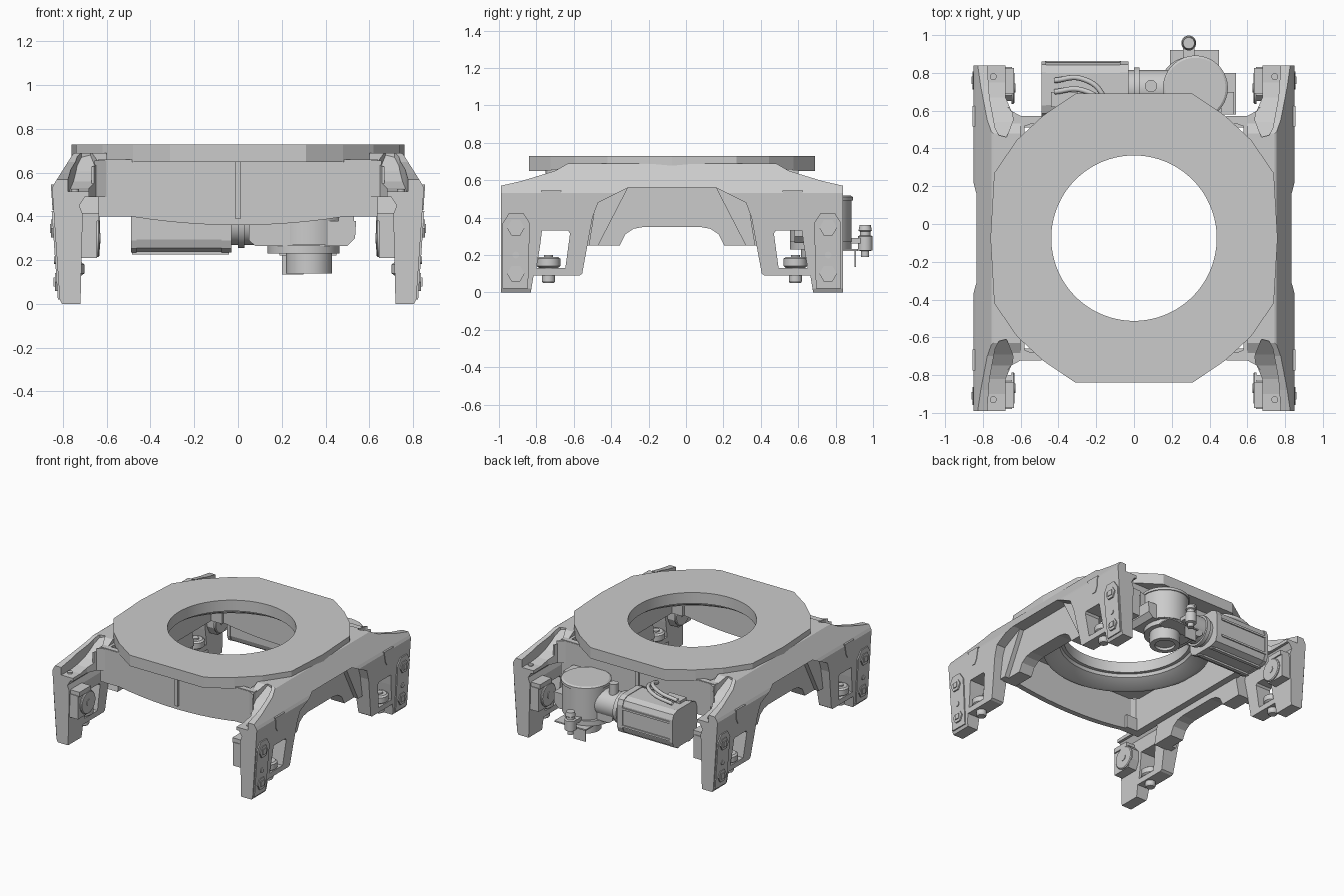
import bpy, bmesh, math
from mathutils import Matrix, Vector

if "Cube" in bpy.data.objects:
    bpy.data.objects.remove(bpy.data.objects["Cube"])

YC = -0.075  # symmetry plane of the frame in y


def finish(name, bm, angle=None):
    bmesh.ops.recalc_face_normals(bm, faces=bm.faces)
    me = bpy.data.meshes.new(name)
    bm.to_mesh(me)
    bm.free()
    ob = bpy.data.objects.new(name, me)
    bpy.context.collection.objects.link(ob)
    if angle:
        bpy.ops.object.select_all(action='DESELECT')
        ob.select_set(True)
        bpy.context.view_layer.objects.active = ob
        bpy.ops.object.shade_smooth_by_angle(angle=math.radians(angle))
    return ob


def prism(name, pts, axis, a, b, shear=0.0):
    """Extrude a 2D outline along an axis; shear leans x outward with z."""
    def p3(p, t):
        if axis == 'x':
            return (t + shear * p[1], p[0], p[1])
        return (p[0], t, p[1]) if axis == 'y' else (p[0], p[1], t)
    bm = bmesh.new()
    lo = [bm.verts.new(p3(p, a)) for p in pts]
    hi = [bm.verts.new(p3(p, b)) for p in pts]
    bm.faces.new(lo)
    bm.faces.new(hi)
    for i in range(len(pts)):
        j = (i + 1) % len(pts)
        bm.faces.new((lo[i], lo[j], hi[j], hi[i]))
    return finish(name, bm)


def box(name, x0, x1, y0, y1, z0, z1):
    return prism(name, [(x0, y0), (x1, y0), (x1, y1), (x0, y1)], 'z', z0, z1)


def lathe(name, prof, centre, axis='z', seg=40, closed=False):
    """Spin (radius, height) points about an axis through centre."""
    rot = Matrix.Rotation(math.pi / 2, 4, 'Y') if axis == 'x' else Matrix()
    bm = bmesh.new()
    rings = []
    for r, h in prof:
        rings.append([bm.verts.new(Vector(centre) + rot @ Vector(
            (r * math.cos(2 * math.pi * (k + .5) / seg), r * math.sin(2 * math.pi * (k + .5) / seg), h)))
            for k in range(seg)])
    for p, q in list(zip(rings, rings[1:])) + ([(rings[-1], rings[0])] if closed else []):
        for k in range(seg):
            m = (k + 1) % seg
            bm.faces.new((p[k], p[m], q[m], q[k]))
    if not closed:
        bm.faces.new(rings[0])
        bm.faces.new(rings[-1])
    return finish(name, bm, 30 if seg > 8 else None)


def cyl(name, r, a, b, centre, axis='z', seg=32):
    return lathe(name, [(r, a), (r, b)], centre, axis, seg)


def boolean(ob, cutter, op='DIFFERENCE'):
    m = ob.modifiers.new('cut', 'BOOLEAN')
    m.object, m.operation, m.solver = cutter, op, 'EXACT'
    bpy.context.view_layer.update()
    me = bpy.data.meshes.new_from_object(ob.evaluated_get(bpy.context.evaluated_depsgraph_get()))
    ob.modifiers.clear()
    ob.data = me
    bpy.data.objects.remove(cutter)


def mirror(ob, x=True, y=True):
    """Copy a part to the other side(s) of the frame."""
    for sx in ((1, -1) if x else (1,)):
        for sy in ((1, -1) if y else (1,)):
            if sx == sy == 1:
                continue
            c = ob.copy()
            c.data = ob.data.copy()
            c.data.transform(Matrix.Translation((0, YC, 0)) @ Matrix.Diagonal((sx, sy, 1, 1))
                             @ Matrix.Translation((0, -YC, 0)))
            if sx * sy < 0:
                c.data.flip_normals()
            bpy.context.collection.objects.link(c)


def sym(half):
    """Complete a half outline by reflecting its first coordinate in YC."""
    return half + [(2 * YC - a, b) for a, b in reversed(half)]


# top plate with round opening, collar below
q = [(.31, .765), (.48, .65), (.62, .52), (.74, .345), (.76, 0)]
right = q + [(x, -y) for x, y in reversed(q[:-1])]
outline = [(x, y + YC) for x, y in right + [(-x, y) for x, y in reversed(right)]]
plate = prism('top_plate', outline, 'z', .648, .73)
boolean(plate, cyl('cutter', .438, .5, .9, (0, YC, 0), seg=96))
lathe('bearing_collar', [(.46, .655), (.47, .625), (.56, .575), (.585, .575), (.585, .655)],
      (0, YC, 0), seg=80, closed=True)

# hollow centre box: end walls with bowed lower edge, side walls, rib
bow = [(x / 10, .40 - .04 * (1 - (x / 4.9) ** 2)) for x in (-4.9, -4, -3, -2, -1, 0, 1, 2, 3, 4, 4.9)]
wall = prism('end_wall', [(-.61, .66), (-.61, .40)] + bow + [(.61, .40), (.61, .66)], 'y', -.72, -.68)
mirror(wall, x=False)
mirror(box('wall_rib', -.013, .013, -.735, -.715, .39, .655), x=False)
mirror(box('box_side_wall', .58, .64, -.72, .57, .40, .66), y=False)
mirror(prism('wall_corner', [(.49, -.70), (.49, -.722), (.60, -.722), (.66, -.755), (.695, -.80), (.70, -.66),
                             (.60, -.66)], 'z', .49, .655))
mirror(box('corner_post', .49, .605, -.722, -.66, .40, .50))

# side frame: side outline intersected with front outline
side_half = [(-.31, .56), (-.47, .48), (-.50, .40), (-.555, .10), (-.57, .09), (-.815, .09), (-.83, .0),
             (-.99, 0), (-.99, .57), (-.88, .595), (-.70, .65), (-.63, .69)]
frame = prism('side_frame', sym(side_half), 'x', .5, .9)
front = [(.72, 0), (.805, 0), (.815, .02), (.85, .53), (.84, .55), (.755, .685), (.745, .69), (.60, .69),
         (.60, .49), (.70, .49), (.725, .45), (.71, .41)]
boolean(frame, prism('cutter', front, 'y', -1.2, 1.2), 'INTERSECT')

# arm pockets with a ramped floor, and strut windows
pocket = [(.5, -1.1), (.785, -1.1), (.765, -.82), (.735, -.66), (.715, -.62), (.675, -.61), (.64, -.70),
          (.645, -.74), (.67, -.77), (.5, -.77)]
ramp = [(-1.2, .51), (-.90, .515), (-.82, .53), (-.75, .56), (-.69, .605), (-.60, .69), (-.60, .9), (-1.2, .9)]
inner = [(.5, -1.1), (.68, -1.1), (.68, -.82), (.65, -.75), (.60, -.72), (.5, -.72)]
window = [(-.77, .33), (-.63, .33), (-.62, .315), (-.645, .13), (-.80, .13), (-.78, .25)]
post = [o for o in bpy.data.objects if o.name.startswith('wall_corner')]
for s in (1, -1):
    def ref(pts, i):
        return [tuple(2 * YC - v if k == i and s < 0 else v for k, v in enumerate(p)) for p in pts]

    def pocket_cutter(sx=1):
        cut = prism('cutter', [(sx * x, y) for x, y in ref(pocket, 1)], 'z', .4, 1)
        boolean(cut, prism('cutter', ref(ramp, 0), 'x', sx * .4, sx * 1), 'INTERSECT')
        return cut
    boolean(frame, pocket_cutter())
    boolean(frame, prism('cutter', ref(inner, 1), 'z', .44, .9))
    boolean(frame, prism('cutter', ref(window, 0), 'x', .5, 1))
    for o in post:
        v = o.data.vertices[0].co
        if (v.y < YC) == (s > 0):
            boolean(o, pocket_cutter(1 if v.x > 0 else -1))
mirror(frame, y=False)

# recessed inner panel with arched underside
panel_half = [(-.225, .35), (-.28, .34), (-.325, .31), (-.355, .25), (-.53, .25), (-.50, .40), (-.47, .60)]
mirror(prism('arch_panel', sym(panel_half), 'x', .63, .74), y=False)
mirror(prism('panel_rib', [(-.52, .25), (-.47, .25), (-.31, .56), (-.47, .56)], 'x', .72, .775))

# leg bolt plates, nuts, pin and tongue (lean with the leg)
LEAN = .07
mirror(prism('bolt_plate', [(-.98, .02), (-.845, .02), (-.835, .37), (-.87, .425), (-.945, .425), (-.98, .37)],
             'x', .79, .822, LEAN))
for z in (.10, .345):
    x = .82 + LEAN * z
    mirror(cyl('leg_washer', .047, -.03, .010, (x, -.91, z), 'x', 6))
    mirror(cyl('leg_nut', .028, -.03, .016, (x, -.91, z), 'x', 4))
mirror(cyl('leg_pin', .018, -.03, .006, (.835, -.91, .20), 'x', 16))
mirror(prism('side_tongue', [(-.775, .545), (-.76, .46), (-.74, .43), (-.71, .43), (-.69, .46), (-.665, .545)],
             'x', .79, .8175, LEAN))
mirror(cyl('arm_pin', .018, .50, .525, (.745, -.93, 0), seg=16))

# inward-facing pads with discs
pad = [(-.98, .21), (-.83, .21), (-.80, .27), (-.80, .35), (-.83, .385), (-.98, .385)]
mirror(prism('leg_pad', pad, 'x', .645, .74))
mirror(lathe('pad_disc', [(.085, .0), (.085, -.01), (.079, -.016)], (.648, -.87, .30), 'x'))
mirror(cyl('pad_hub', .025, -.02, .0, (.648, -.87, .30), 'x', 20))
mirror(box('pad_cap', .635, .715, -.975, -.84, .38, .415))

# guide rollers on vertical pins under the struts
mirror(lathe('guide_roller', [(.05, .13), (.063, .14), (.063, .18), (.05, .19)], (.765, -.735, 0)))
mirror(lathe('roller_pin', [(.03, .05), (.036, .06), (.036, .09), (.025, .09), (.025, .20)], (.765, -.735, 0), seg=20))

# drive motor along x, with end caps and ribs
MY, MZ = .715, .375
corner = [(1, .6), (.9, .87), (.6, 1)]
quad = corner + [(-a, b) for a, b in reversed(corner)]
motor = [(MY + .145 * a, MZ + .14 * b) for a, b in quad + [(-a, -b) for a, b in quad]]
prism('motor_body', [(MY + (y - MY) * .97, MZ + (z - MZ) * .97) for y, z in motor], 'x', -.47, -.06)
for a, b in ((-.49, -.465), (-.075, -.03)):
    prism('motor_cap', motor, 'x', a, b)
for z in (.30, .43):
    box('motor_rib', -.47, -.07, .85, .864, z, z + .015)
for y in (.64, .77):
    box('motor_base_rail', -.485, -.04, y, y + .025, .225, .25)
box('motor_terminal', -.44, -.30, .62, .70, .50, .53)
cyl('motor_coupling', .10, -.04, .20, (0, .715, .37), 'x')
cyl('coupling_collar', .115, .0, .03, (0, .715, .37), 'x')

# motor cables
for k in range(2):
    cu = bpy.data.curves.new('motor_cable', 'CURVE')
    cu.dimensions, cu.bevel_depth, cu.bevel_resolution = '3D', .014, 2
    sp = cu.splines.new('BEZIER')
    path = [(-.42, .70 + .06 * k, .53), (-.28, .71 + .06 * k, .56), (-.17, .64 + .05 * k, .57), (-.16, .57, .55)]
    sp.bezier_points.add(3)
    for bp, co in zip(sp.bezier_points, path):
        bp.co = co
        bp.handle_left_type = bp.handle_right_type = 'AUTO'
    bpy.context.collection.objects.link(bpy.data.objects.new('motor_cable', cu))

# gearbox drum, housing and output
GX, GY = .325, .72
lathe('gear_drum', [(.165, .27), (.165, .49), (.172, .49), (.172, .51), (.16, .518)], (GX, GY, 0), seg=48)
prism('gear_housing', [(.05, .38), (.05, .29), (.08, .265), (.50, .265), (.535, .30), (.54, .38)], 'y', .58, .80)
box('gear_arm', .46, .53, .58, .70, .36, .50)
cyl('gear_flange', .165, .23, .268, (.30, GY, 0), seg=40)
lathe('output_wheel', [(.105, .235), (.105, .14), (.07, .14), (.07, .16), (.04, .16)], (GX, GY, 0))
cyl('drum_port', .032, .40, .54, (.09, .73, 0), seg=20)

# sensor on a thin bracket
box('sensor_bracket', .19, .45, .80, .92, .222, .232)
box('bracket_tab', .20, .30, .90, .91, .135, .225)
box('sensor_arm', .26, .32, .87, .96, .26, .29)
lathe('sensor', [(.022, .19), (.022, .22), (.04, .225), (.04, .30), (.028, .305), (.028, .325), (.036, .33), (.03, .36)],
      (.29, .958, 0), seg=20)
